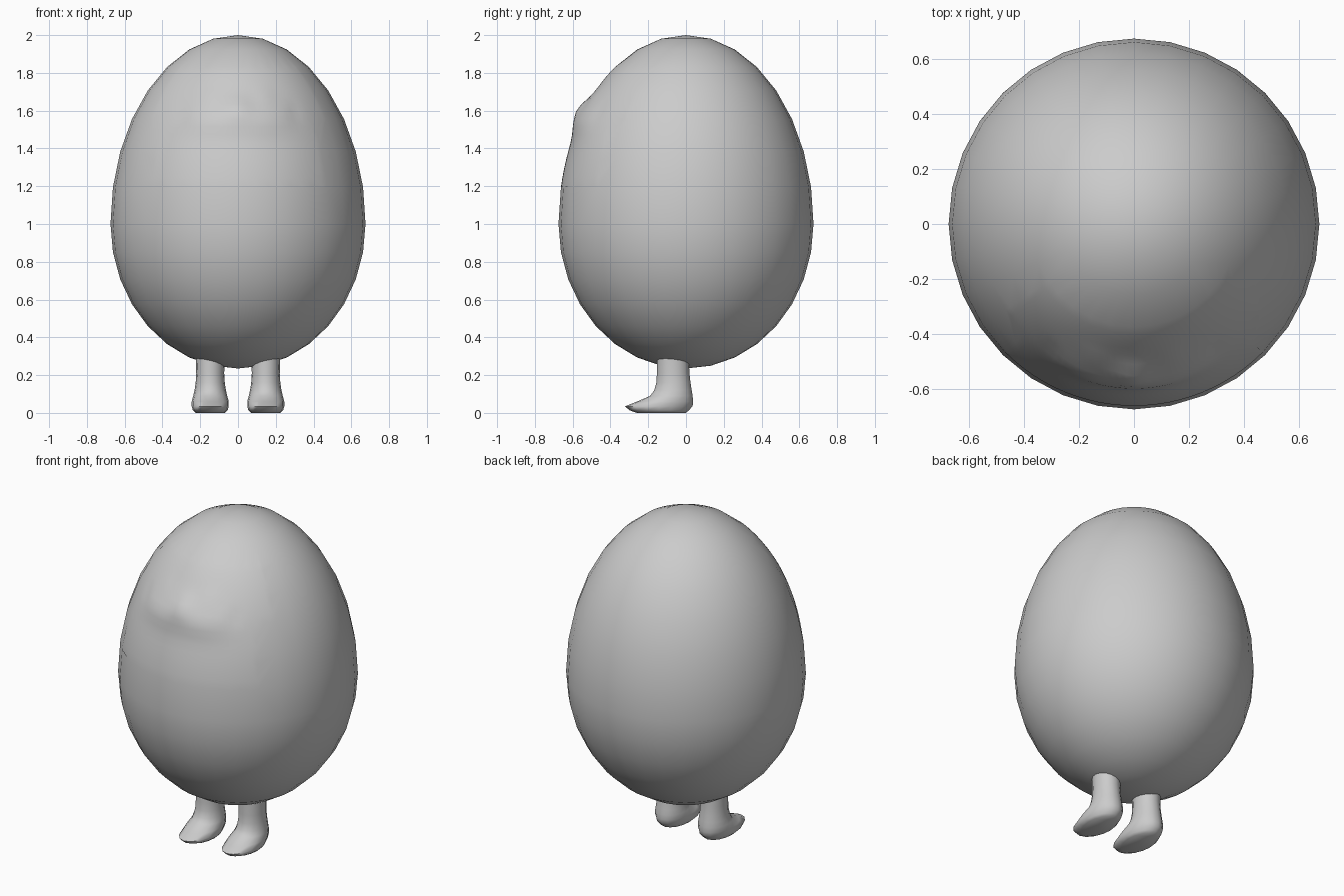
import bpy, bmesh, math
from mathutils import Vector

if "Cube" in bpy.data.objects:
    bpy.data.objects.remove(bpy.data.objects["Cube"])

RADIUS, MID, TOP, LOW = 0.675, 1.0, 1.0, 0.765

grey = bpy.data.materials.new("plain_grey")
grey.diffuse_color = (0.6, 0.6, 0.6, 1)
grey.use_nodes = True
grey.node_tree.nodes["Principled BSDF"].inputs["Base Color"].default_value = grey.diffuse_color


def finish(bm, name):
    bmesh.ops.recalc_face_normals(bm, faces=bm.faces[:])
    for f in bm.faces:
        f.smooth = True
    mesh = bpy.data.meshes.new(name)
    bm.to_mesh(mesh)
    bm.free()
    mesh.materials.append(grey)
    obj = bpy.data.objects.new(name, mesh)
    bpy.context.collection.objects.link(obj)
    return obj


def bump(x, z, cx, cz, sx, sz):
    return math.exp(-((x - cx) / sx) ** 2 - ((z - cz) / sz) ** 2)


# Egg body: a unit sphere, refined where the face is
bm = bmesh.new()
bmesh.ops.create_uvsphere(bm, u_segments=32, v_segments=16, radius=1)
face_area = []
for f in bm.faces:
    c = f.calc_center_median()
    if c.y < -0.35 and abs(c.x) < 0.62 and 0.28 < c.z < 0.84:
        face_area.append(f)
edges = list({e for f in face_area for e in f.edges})
rim = {e for e in edges if any(f not in face_area for f in e.link_faces)}
old = set(bm.verts)
rim_ends = [(e.verts[0], e.verts[1]) for e in rim]
bmesh.ops.subdivide_edges(bm, edges=edges, cuts=3, use_grid_fill=True)
for v in bm.verts:
    if v not in old:
        v.co.normalize()

# Stretch to an egg, then raise the brow, nose and eye hollows
for v in bm.verts:
    v.co = Vector((v.co.x * RADIUS, v.co.y * RADIUS,
                   MID + v.co.z * (TOP if v.co.z > 0 else LOW)))
    if v.co.y < 0:
        x, z = v.co.x, v.co.z
        d = 0.028 * math.exp(-(x / 0.29) ** 4 - ((z - 1.56) / 0.08) ** 2)
        d += 0.022 * bump(x, z, 0, 1.62, 0.07, 0.05)
        for side in (-1, 1):
            d += 0.008 * bump(x, z, side * 0.14, 1.67, 0.06, 0.04)
            d -= 0.008 * bump(x, z, side * 0.3, 1.59, 0.03, 0.04)
        v.co.y -= d
finish(bm, "egg_body")

# Feet: stacked rings (height, toe y, heel y, half width)
RINGS = [(0.0, -0.26, 0.0, 0.078), (0.014, -0.30, 0.015, 0.092),
         (0.035, -0.322, 0.035, 0.098), (0.06, -0.26, 0.038, 0.098),
         (0.09, -0.19, 0.035, 0.09), (0.12, -0.168, 0.03, 0.083),
         (0.16, -0.157, 0.024, 0.077), (0.21, -0.154, 0.018, 0.074),
         (0.30, -0.153, 0.015, 0.076)]
SIDES = 16


def make_leg(name, side):
    bm = bmesh.new()
    loops = []
    for z, toe, heel, width in RINGS:
        loop = []
        for i in range(SIDES):
            a = math.tau * i / SIDES
            y = (toe + heel) / 2 + (heel - toe) / 2 * math.sin(a)
            loop.append(bm.verts.new((side * 0.147 + width * math.cos(a), y, z)))
        loops.append(loop)
    for a, b in zip(loops, loops[1:]):
        for i in range(SIDES):
            j = (i + 1) % SIDES
            bm.faces.new((a[i], a[j], b[j], b[i]))
    bm.faces.new(loops[0])
    bm.faces.new(loops[-1])
    obj = finish(bm, name)
    bpy.context.view_layer.objects.active = obj
    obj.select_set(True)
    bpy.ops.object.shade_smooth_by_angle(angle=math.radians(60))
    obj.select_set(False)


make_leg("left_leg", -1)
make_leg("right_leg", 1)
